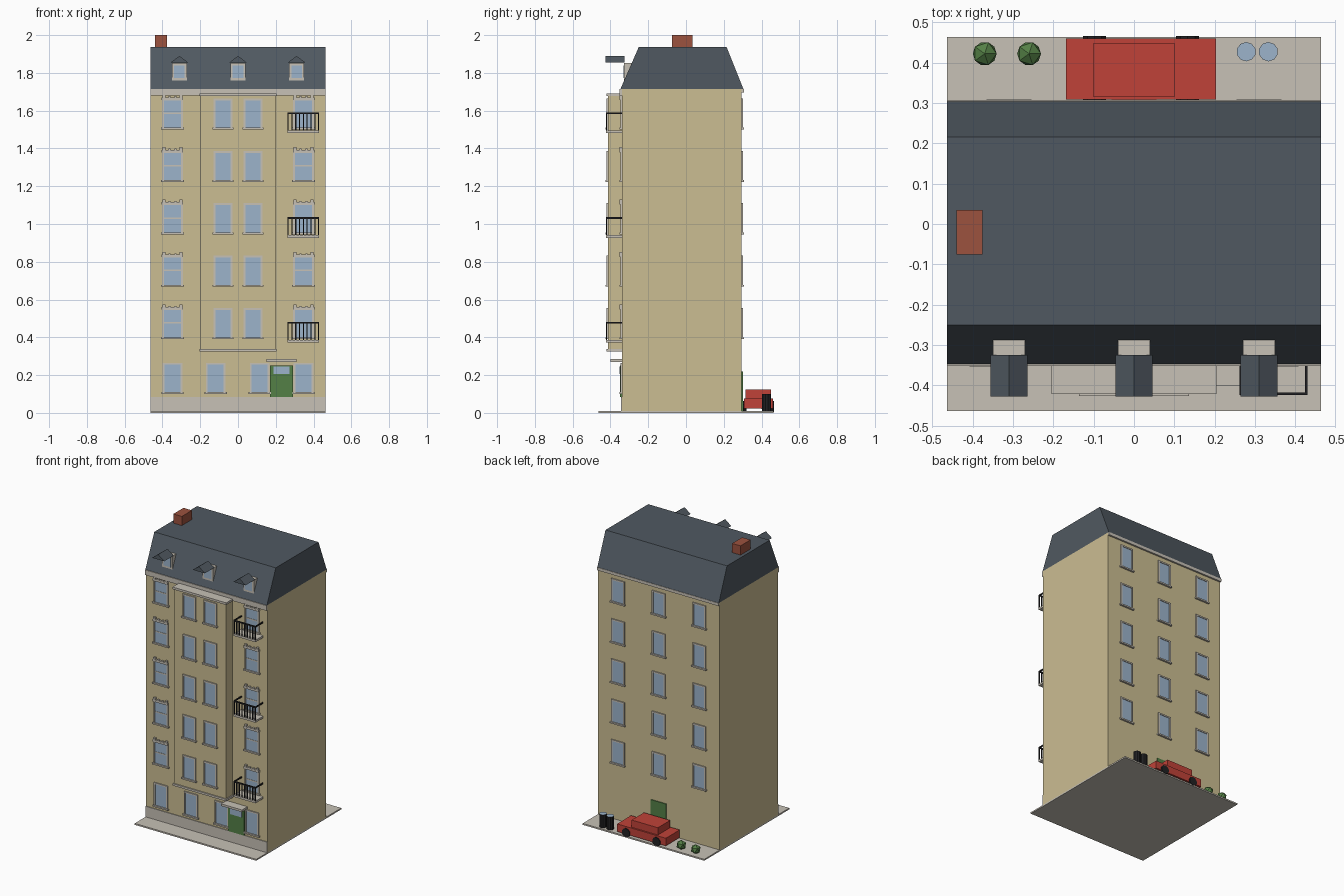
import bpy, bmesh, math
from mathutils import Matrix

if "Cube" in bpy.data.objects:
    bpy.data.objects.remove(bpy.data.objects["Cube"])


def material(name, rgb):
    m = bpy.data.materials.new(name)
    lin = [(c / 255 / 12.92 if c < 10 else ((c / 255 + 0.055) / 1.055) ** 2.4) for c in rgb]
    m.diffuse_color = (*lin, 1)
    m.use_nodes = True
    m.node_tree.nodes["Principled BSDF"].inputs["Base Color"].default_value = m.diffuse_color
    return m


NAMES = ["sandstone", "pale_stone", "slate", "glass_blue", "red_paint", "brick", "green", "black"]
RGB = [(203, 189, 146), (199, 193, 182), (80, 89, 97), (156, 180, 203),
       (192, 66, 56), (156, 82, 63), (84, 128, 70), (32, 32, 34)]
MATS = [material(n, c) for n, c in zip(NAMES, RGB)]
WALL, STONE, SLATE, GLASS, RED, BRICK, GREEN, BLACK = range(8)


def finish(name, bm):
    bmesh.ops.recalc_face_normals(bm, faces=bm.faces)
    me = bpy.data.meshes.new(name)
    bm.to_mesh(me)
    bm.free()
    for m in MATS:
        me.materials.append(m)
    ob = bpy.data.objects.new(name, me)
    bpy.context.collection.objects.link(ob)
    return ob


def boxes(name, parts):
    """One object from boxes given as (material, x0, x1, y0, y1, z0, z1)."""
    bm = bmesh.new()
    for mat, x0, x1, y0, y1, z0, z1 in parts:
        mtx = Matrix.Translation(((x0 + x1) / 2, (y0 + y1) / 2, (z0 + z1) / 2)) @ \
            Matrix.Diagonal((x1 - x0, abs(y1 - y0), z1 - z0, 1))
        r = bmesh.ops.create_cube(bm, size=1, matrix=mtx)
        for f in {f for v in r["verts"] for f in v.link_faces}:
            f.material_index = mat
    return finish(name, bm)


def prism(name, mat, profile, axis, a, b):
    """Extrude a 2D profile along x (profile = y,z) or y (profile = x,z)."""
    bm = bmesh.new()
    place = (lambda p, t: (t, *p)) if axis == "x" else (lambda p, t: (p[0], t, p[1]))
    lo = [bm.verts.new(place(p, a)) for p in profile]
    hi = [bm.verts.new(place(p, b)) for p in profile]
    bm.faces.new(lo)
    bm.faces.new(hi)
    for i in range(len(lo)):
        j = (i + 1) % len(lo)
        bm.faces.new((lo[i], lo[j], hi[j], hi[i]))
    for f in bm.faces:
        f.material_index = mat
    return finish(name, bm)


def cylinder(name, mat, loc, r, depth, sides, rot=Matrix.Identity(4), top=None):
    bm = bmesh.new()
    bmesh.ops.create_cone(bm, cap_ends=True, segments=sides, radius1=r, radius2=r,
                          depth=depth, matrix=Matrix.Translation(loc) @ rot)
    bm.normal_update()
    for f in bm.faces:
        f.material_index = top if top is not None and f.normal.z > 0.9 else mat
    return finish(name, bm)


def window(name, x, y, z, d, w=0.08, h=0.145, crown=False):
    """Window with sill at z on the wall plane y, facing d (-1 front, 1 back)."""
    g, t = w / 2, 0.01
    fr, sl = y + d * 0.007, y + d * 0.013
    parts = [(GLASS, x - g, x + g, y, y + d * 0.003, z, z + h),
             (STONE, x - g - t, x - g, y, fr, z, z + h),
             (STONE, x + g, x + g + t, y, fr, z, z + h),
             (STONE, x - g - t, x + g + t, y, fr, z + h, z + h + t),
             (STONE, x - g - 0.016, x + g + 0.016, y, sl, z - 0.01, z)]
    if crown:  # glazing bar and notched header
        parts += [(STONE, x - g, x + g, y, y + d * 0.005, z + 0.072, z + 0.08),
                  (STONE, x - g - 0.012, x + g + 0.012, y, sl, z + h + 0.002, z + h + 0.016)]
        parts += [(STONE, x + o - 0.007, x + o + 0.007, y, sl, z + h + 0.016, z + h + 0.03)
                  for o in (-0.045, 0.045)]
        parts += [(STONE, x + o - 0.006, x + o + 0.006, y, sl, z + h + 0.016, z + h + 0.022)
                  for o in (-0.016, 0.016)]
    boxes(name, parts)


HW, FRONT, BACK, BAY = 0.463, -0.34, 0.295, -0.413
ROWS = [0.4, 0.678, 0.955, 1.232, 1.51]

# Pavement, walls, plinth, cornices
boxes("pavement", [(STONE, -HW, HW, -0.463, 0.463, 0, 0.01)])
boxes("walls", [(WALL, -HW, HW, FRONT, BACK, 0.01, 1.715)])
boxes("plinth", [(STONE, -HW, HW, FRONT - 0.005, FRONT, 0.01, 0.083)])
boxes("cornice", [(STONE, -HW, HW, FRONT - 0.012, FRONT, 1.68, 1.715),
                  (STONE, -HW, HW, BACK, BACK + 0.012, 1.695, 1.715)])

# Projecting bay with slabs below and above
boxes("bay", [(WALL, -0.198, 0.198, BAY, FRONT, 0.338, 1.677),
              (STONE, -0.205, 0.205, BAY - 0.008, FRONT, 0.324, 0.338),
              (STONE, -0.205, 0.205, BAY - 0.008, FRONT, 1.677, 1.692)])

# Mansard roof and chimney
prism("roof", SLATE, [(-0.347, 1.715), (0.304, 1.715), (0.215, 1.937), (-0.25, 1.937)], "x", -HW, HW)
boxes("chimney", [(BRICK, -0.44, -0.376, -0.075, 0.035, 1.9, 2.0)])

# Dormers with small gabled hoods
for x in (-0.31, 0, 0.31):
    boxes("dormer", [(STONE, x - 0.04, x + 0.04, -0.328, -0.283, 1.758, 1.852),
                     (GLASS, x - 0.028, x + 0.028, -0.331, -0.328, 1.772, 1.84)])
    prism("dormer_roof", SLATE, [(x - 0.046, 1.855), (x + 0.046, 1.855), (x, 1.89)],
          "y", -0.427, -0.325)

# Windows
for z in ROWS:
    for x in (-0.347, 0.347):
        window("side_window", x, FRONT, z, -1, w=0.09, crown=True)
    for x in (-0.08, 0.08):
        window("bay_window", x, BAY, z, -1)
    for x in (-0.31, 0, 0.31):
        window("back_window", x, BACK, z, 1)
for x in (-0.347, -0.118, 0.115, 0.347):
    window("ground_window", x, FRONT, 0.11, -1, w=0.085)

# Balconies with railings on every other floor
for z in ROWS[::2]:
    x0, x1, yf = 0.262, 0.43, -0.424
    parts = [(STONE, x0, x1, yf, FRONT, z - 0.028, z - 0.014),
             (BLACK, x0, x1, yf, yf + 0.007, z + 0.072, z + 0.081),
             (BLACK, x0, x0 + 0.006, yf, FRONT, z + 0.072, z + 0.081),
             (BLACK, x1 - 0.006, x1, yf, FRONT, z + 0.072, z + 0.081)]
    for i in range(9):
        x = x0 + 0.003 + i * (x1 - x0 - 0.006) / 8
        parts.append((BLACK, x - 0.003, x + 0.003, yf, yf + 0.006, z - 0.014, z + 0.075))
    boxes("balcony", parts)

# Doors and canopy
boxes("front_door", [(GREEN, 0.17, 0.29, FRONT - 0.009, FRONT, 0.083, 0.25),
                     (GLASS, 0.187, 0.273, FRONT - 0.012, FRONT - 0.009, 0.205, 0.245)])
boxes("door_canopy", [(STONE, 0.15, 0.31, -0.4, FRONT, 0.27, 0.285)])
boxes("back_door", [(GREEN, -0.058, 0.058, BACK, BACK + 0.006, 0.01, 0.22)])

# Parked car
boxes("car_body", [(RED, -0.168, 0.203, 0.308, 0.46, 0.022, 0.075),
                   (RED, -0.1, 0.1, 0.315, 0.449, 0.075, 0.125)])
for x in (-0.098, 0.133):
    for y in (0.311, 0.457):
        cylinder("wheel", BLACK, (x, y, 0.034), 0.03, 0.018, 10, Matrix.Rotation(math.pi / 2, 4, "X"))

# Bins and shrubs
for x in (0.278, 0.333):
    cylinder("bin", BLACK, (x, 0.427, 0.055), 0.024, 0.09, 10, top=GLASS)
for x in (-0.37, -0.26):
    bm = bmesh.new()
    bmesh.ops.create_icosphere(bm, subdivisions=1, radius=0.033,
                               matrix=Matrix.Translation((x, 0.422, 0.04)))
    for f in bm.faces:
        f.material_index = GREEN
    finish("shrub", bm)
